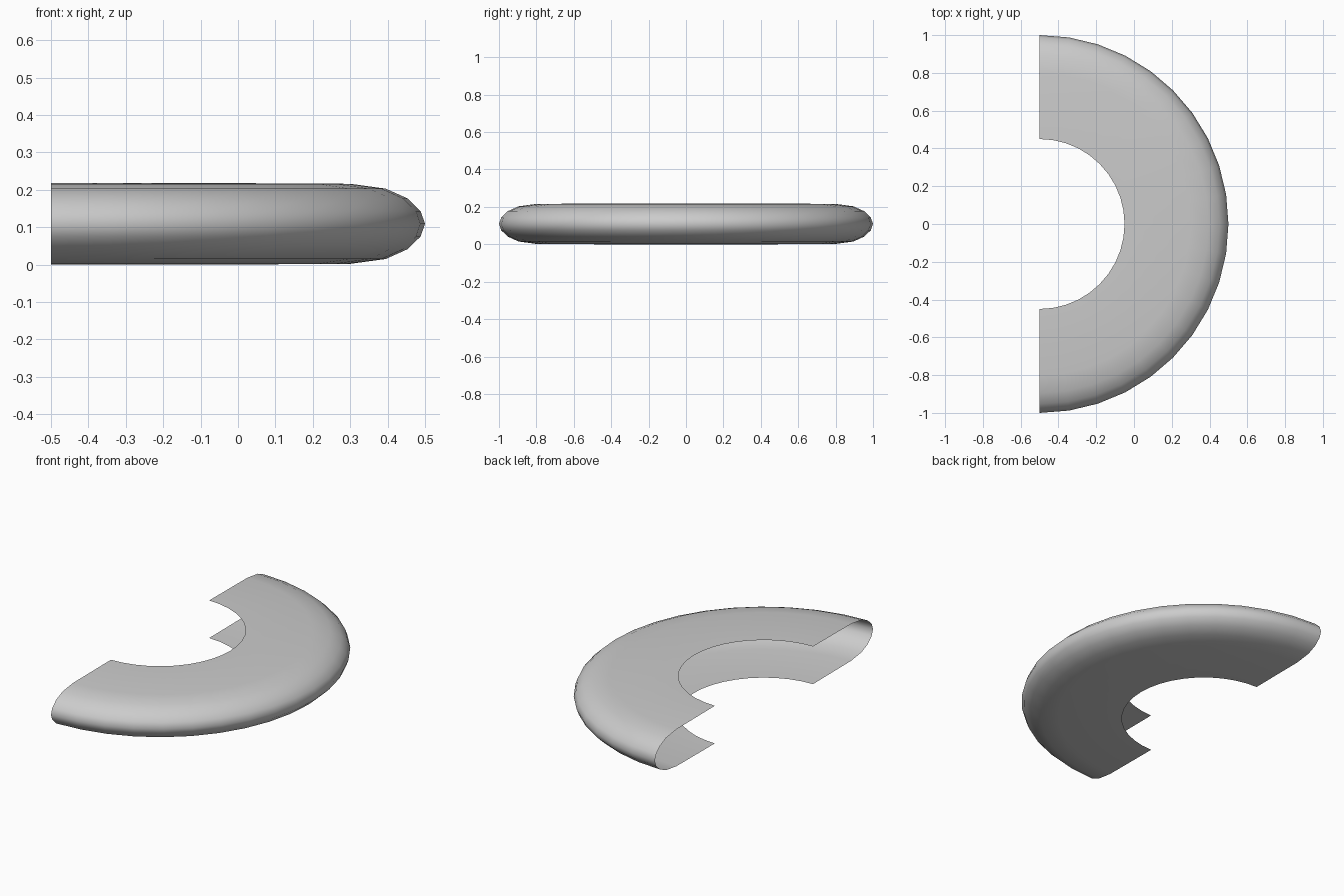
import bpy, bmesh
from math import sin, cos, pi

if "Cube" in bpy.data.objects:
    bpy.data.objects.remove(bpy.data.objects["Cube"])

SEGMENTS = 20
MID = 0.109

# Lower half of the cross-section (radius, z), mirrored for the upper half
lower = [(0.45, 0.0), (0.8, 0.002), (0.895, 0.015), (0.953, 0.041), (0.988, 0.075)]
profile = lower + [(1.0, MID)] + [(r, 2 * MID - z) for r, z in reversed(lower)]

# Half ring: sweep the open profile through 180 degrees, leaving ends and inner side open
bm = bmesh.new()
rings = []
for i in range(SEGMENTS + 1):
    a = -pi / 2 + pi * i / SEGMENTS
    rings.append([bm.verts.new((r * cos(a) - 0.5, r * sin(a), z)) for r, z in profile])
for a, b in zip(rings, rings[1:]):
    for j in range(len(profile) - 1):
        face = bm.faces.new((a[j], b[j], b[j + 1], a[j + 1]))
        face.smooth = True

mesh = bpy.data.meshes.new("half_ring_shell")
bm.to_mesh(mesh)
bm.free()
shell = bpy.data.objects.new("half_ring_shell", mesh)
bpy.context.collection.objects.link(shell)
